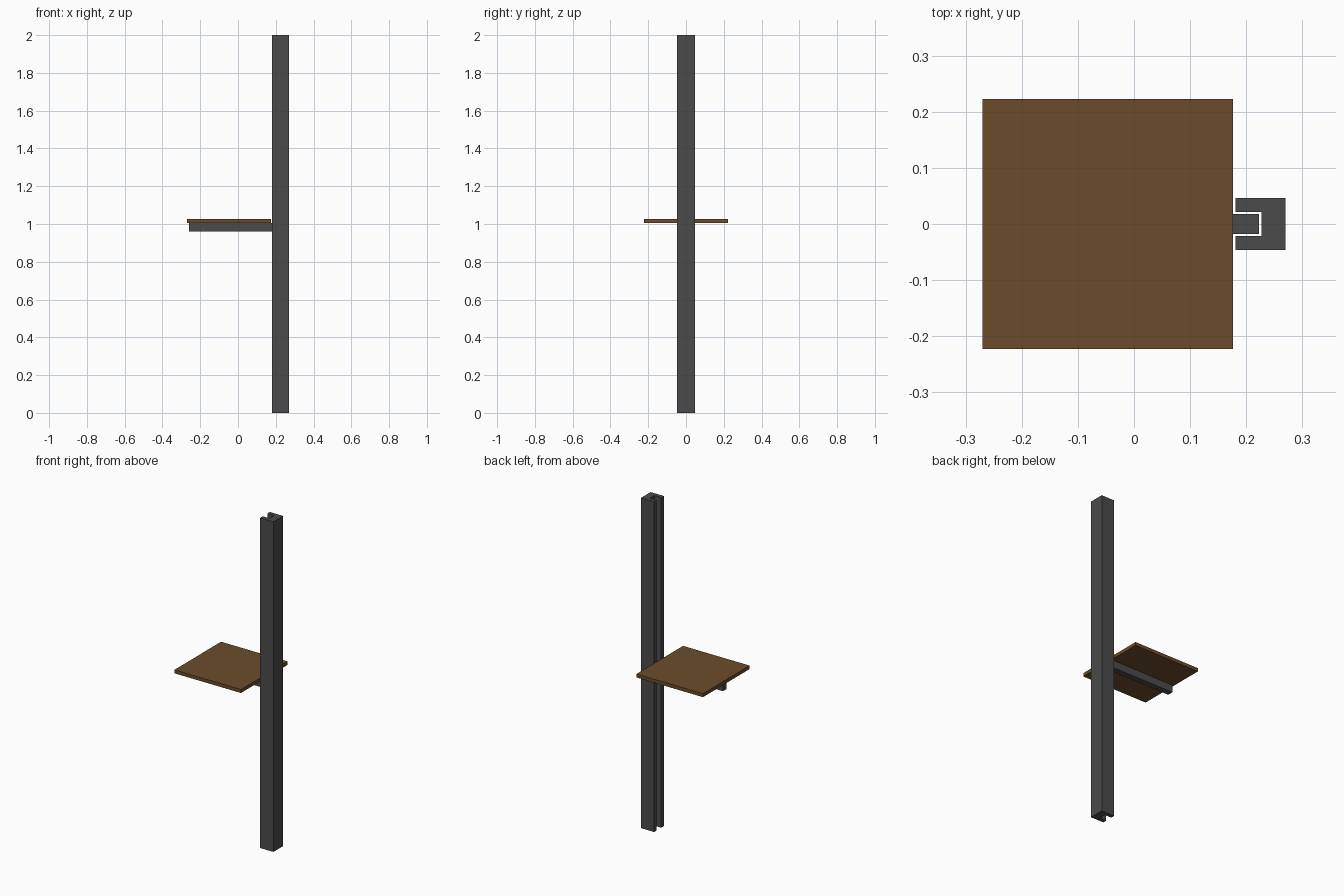
import bpy, bmesh

if "Cube" in bpy.data.objects:
    bpy.data.objects.remove(bpy.data.objects["Cube"])


def material(name, rgb):
    m = bpy.data.materials.new(name)
    m.diffuse_color = (*rgb, 1)
    m.use_nodes = True
    m.node_tree.nodes["Principled BSDF"].inputs["Base Color"].default_value = m.diffuse_color
    return m


def prism(name, profile, z0, z1, mat):
    """Extrude a counter-clockwise xy profile from z0 up to z1."""
    bm = bmesh.new()
    face = bm.faces.new([bm.verts.new((x, y, z0)) for x, y in profile])
    ext = bmesh.ops.extrude_face_region(bm, geom=[face])
    top = [v for v in ext["geom"] if isinstance(v, bmesh.types.BMVert)]
    bmesh.ops.translate(bm, verts=top, vec=(0, 0, z1 - z0))
    bmesh.ops.recalc_face_normals(bm, faces=bm.faces)
    mesh = bpy.data.meshes.new(name)
    bm.to_mesh(mesh)
    bm.free()
    mesh.materials.append(mat)
    obj = bpy.data.objects.new(name, mesh)
    bpy.context.collection.objects.link(obj)
    return obj


def rect(x0, x1, half_y):
    return [(x0, -half_y), (x1, -half_y), (x1, half_y), (x0, half_y)]


steel = material("dark_steel", (0.07, 0.07, 0.07))
wood = material("brown_wood", (0.145, 0.073, 0.024))

# Upright rail: C-shaped section, slot open towards -x
L, R, S = 0.181, 0.27, 0.227      # front face, back face, slot floor
W, G = 0.0465, 0.0215             # half width, half slot width
rail_profile = [(L, -W), (R, -W), (R, W), (L, W),
                (L, G), (S, G), (S, -G), (L, -G)]
prism("upright_rail", rail_profile, 0, 2, steel)

# Support arm sliding inside the slot
prism("support_arm", rect(-0.26, 0.223, 0.018), 0.96, 1.005, steel)

# Square platform resting on the arm
prism("platform", rect(-0.27, 0.176, 0.223), 1.005, 1.026, wood)
